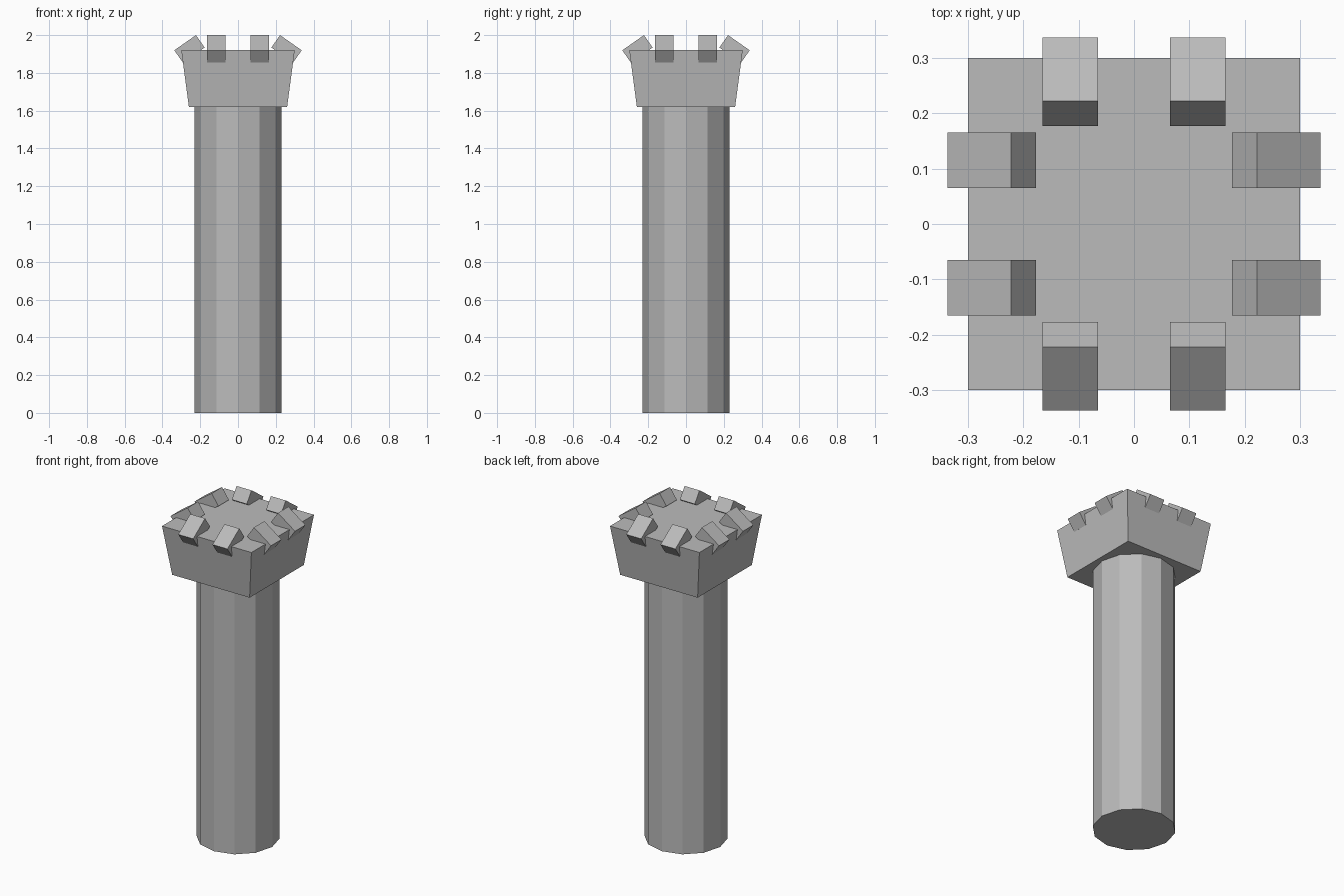
import bpy
import bmesh
from math import radians, pi
from mathutils import Matrix, Vector

cube = bpy.data.objects.get("Cube")
if cube:
    bpy.data.objects.remove(cube)

stone = bpy.data.materials.new("grey_stone")
stone.use_nodes = True
GREY = (0.5, 0.5, 0.5, 1)
stone.diffuse_color = GREY
stone.node_tree.nodes["Principled BSDF"].inputs["Base Color"].default_value = GREY


def finish(bm, name):
    mesh = bpy.data.meshes.new(name)
    bm.to_mesh(mesh)
    bm.free()
    mesh.materials.append(stone)
    obj = bpy.data.objects.new(name, mesh)
    bpy.context.collection.objects.link(obj)
    return obj


# Twelve-sided tower shaft
SHAFT_TOP = 1.62
bm = bmesh.new()
bmesh.ops.create_cone(bm, cap_ends=True, segments=12, radius1=0.23, radius2=0.23,
                      depth=SHAFT_TOP, matrix=Matrix.Translation((0, 0, SHAFT_TOP / 2)))
finish(bm, "tower_shaft")

# Square head, flaring outwards to the top
HEAD_TOP = 1.92
bm = bmesh.new()
bmesh.ops.create_cube(bm, size=1)
for v in bm.verts:
    upper = v.co.z > 0
    half = 0.30 if upper else 0.26
    v.co = Vector((half if v.co.x > 0 else -half, half if v.co.y > 0 else -half,
                   HEAD_TOP if upper else SHAFT_TOP))
finish(bm, "tower_head")

# Two merlons on each side, tilted outwards
for side, quarter in (("left", 0), ("back", 1), ("right", 2), ("front", 3)):
    for number, offset in enumerate((-0.115, 0.115), 1):
        bm = bmesh.new()
        bmesh.ops.create_cube(bm, size=1)
        placing = (Matrix.Rotation(quarter * pi / 2, 4, "Z")
                   @ Matrix.Translation((0.257, offset, 1.927))
                   @ Matrix.Rotation(radians(35), 4, "Y")
                   @ Matrix.Diagonal((0.14, 0.10, 0.08, 1)))
        bmesh.ops.transform(bm, matrix=placing, verts=bm.verts)
        finish(bm, f"merlon_{side}_{number}")
